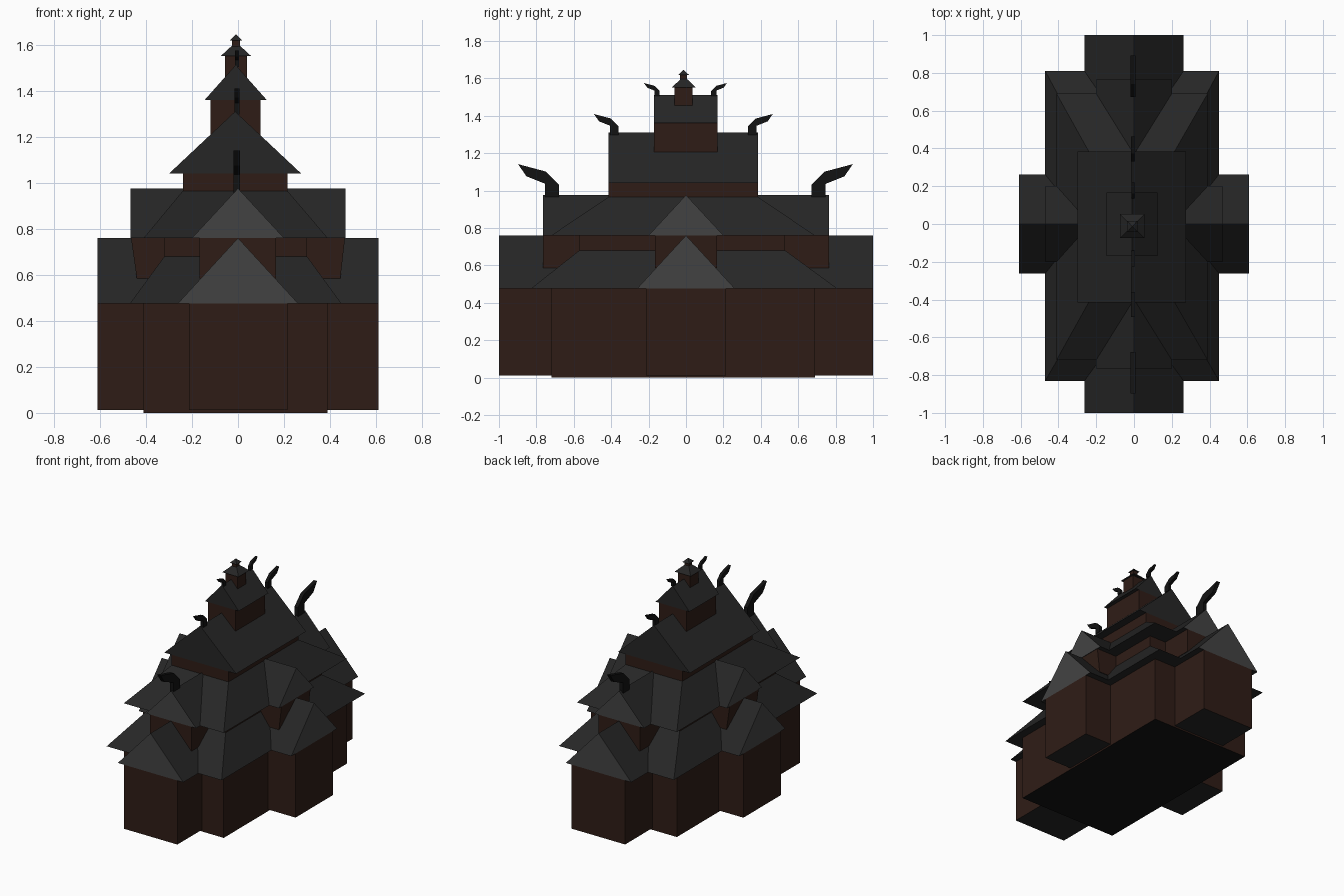
import bpy, bmesh

if "Cube" in bpy.data.objects:
    bpy.data.objects.remove(bpy.data.objects["Cube"])


def mat(name, r, g, b):
    m = bpy.data.materials.new(name)
    m.diffuse_color = (r, g, b, 1)
    m.use_nodes = True
    m.node_tree.nodes["Principled BSDF"].inputs["Base Color"].default_value = m.diffuse_color
    return m


WOOD = mat("tarred_wood", 0.028, 0.012, 0.008)
ROOF = mat("dark_shingle", 0.019, 0.019, 0.019)
GABLE = mat("gable_grey", 0.055, 0.055, 0.055)
BLACK = mat("black", 0.006, 0.006, 0.006)


def finish(bm, name, mats):
    bmesh.ops.recalc_face_normals(bm, faces=bm.faces)
    me = bpy.data.meshes.new(name)
    bm.to_mesh(me)
    bm.free()
    for m in mats:
        me.materials.append(m)
    ob = bpy.data.objects.new(name, me)
    bpy.context.collection.objects.link(ob)
    return ob


def loft(name, low, z0, high, z1, side, bottom=None, gable=None):
    """Solid between two rectangles (x0, x1, y0, y1); the top may shrink to a ridge or a point."""
    bm = bmesh.new()
    rings = []
    for (x0, x1, y0, y1), z in ((low, z0), (high, z1)):
        rings.append([bm.verts.new((x, y, z)) for x, y in ((x0, y0), (x1, y0), (x1, y1), (x0, y1))])
    a, b = rings
    bm.faces.new(a)
    bm.faces.new(b)
    for i in range(4):
        j = (i + 1) % 4
        bm.faces.new((a[i], a[j], b[j], b[i]))
    bmesh.ops.remove_doubles(bm, verts=bm.verts, dist=1e-5)
    bmesh.ops.recalc_face_normals(bm, faces=bm.faces)
    bm.normal_update()
    for f in bm.faces:
        if f.normal.z < -0.99:
            f.material_index = 1
        elif len(f.verts) == 3 and abs(f.normal.z) < 0.01:
            f.material_index = 2
    return finish(bm, name, [side, bottom or side, gable or side])


def box(name, r, z0, z1, side, bottom=None):
    return loft(name, r, z0, r, z1, side, bottom)


def ridge_roof(name, r, z0, z1, axis, gable=None):
    x0, x1, y0, y1 = r
    cx, cy = (x0 + x1) / 2, (y0 + y1) / 2
    top = {"x": (x0, x1, cy, cy), "y": (cx, cx, y0, y1), "": (cx, cx, cy, cy)}[axis]
    return loft(name, r, z0, top, z1, ROOF, ROOF, gable)


# lower storey: nave, cross wings and roofs
box("nave_wall", (-0.41, 0.39, -0.72, 0.69), 0, 0.475, WOOD, BLACK)
box("long_wing_wall", (-0.213, 0.215, -1, 1), 0.012, 0.475, WOOD, ROOF)
box("cross_wing_wall", (-0.61, 0.61, -0.213, 0.215), 0.012, 0.475, WOOD, ROOF)
loft("nave_skirt_roof", (-0.47, 0.45, -0.83, 0.81), 0.475, (-0.32, 0.30, -0.57, 0.53), 0.68, ROOF)
ridge_roof("long_wing_roof", (-0.262, 0.262, -1, 1), 0.475, 0.76, "y", GABLE)
ridge_roof("cross_wing_roof", (-0.61, 0.61, -0.262, 0.262), 0.475, 0.76, "x", GABLE)

# second storey
box("second_wall", (-0.32, 0.30, -0.57, 0.53), 0.6, 0.76, WOOD)
box("second_long_wing_wall", (-0.167, 0.165, -0.765, 0.765), 0.585, 0.76, WOOD, ROOF)
loft("second_cross_wing_wall", (-0.44, 0.445, -0.167, 0.165), 0.585,
     (-0.465, 0.465, -0.167, 0.165), 0.76, WOOD, ROOF)
loft("second_skirt_roof", (-0.41, 0.39, -0.72, 0.69), 0.76, (-0.24, 0.215, -0.415, 0.385), 0.965, ROOF)
ridge_roof("second_long_roof", (-0.2, 0.2, -0.765, 0.765), 0.76, 0.976, "y", GABLE)
ridge_roof("second_cross_roof", (-0.468, 0.468, -0.2, 0.2), 0.76, 0.976, "x", GABLE)

# third and fourth storeys
box("third_wall", (-0.24, 0.215, -0.415, 0.385), 0.96, 1.04, WOOD)
ridge_roof("third_roof", (-0.30, 0.275, -0.415, 0.385), 1.04, 1.31, "y")
box("fourth_wall", (-0.12, 0.098, -0.17, 0.168), 1.205, 1.36, WOOD)
ridge_roof("fourth_roof", (-0.145, 0.125, -0.17, 0.168), 1.36, 1.512, "y")

# turret with finial
box("turret_wall", (-0.057, 0.04, -0.062, 0.036), 1.45, 1.552, WOOD)
ridge_roof("turret_roof", (-0.074, 0.056, -0.075, 0.052), 1.552, 1.612, "")
box("finial_wall", (-0.026, 0.009, -0.031, 0.005), 1.575, 1.618, WOOD)
ridge_roof("finial_roof", (-0.036, 0.018, -0.042, 0.016), 1.618, 1.645, "")


# curved ridge ornaments on both ends of each ridge
def ridge_ornament(name, profile, centre, sign, x=-0.005, half=0.013):
    bm = bmesh.new()
    f = bm.faces.new([bm.verts.new((x - half, centre + sign * y, z)) for y, z in profile])
    ext = bmesh.ops.extrude_face_region(bm, geom=[f])["geom"]
    bmesh.ops.translate(bm, vec=(2 * half, 0, 0), verts=[v for v in ext if isinstance(v, bmesh.types.BMVert)])
    finish(bm, name, [BLACK])


ORNAMENTS = {
    "low": (-0.005, [(0.675, 0.96), (0.675, 1.03), (0.64 + 0.045, 1.045), (0.62 + 0.02, 1.066)]),
}
BIG = [(0.675, 0.93), (0.675, 1.03), (0.655, 1.055), (0.68, 1.09)]

# outline of the large ornament, relative to its ridge end (outward, up)
SHAPE = [(-0.09, -0.02), (-0.09, 0.055), (-0.02, 0.125), (0.13, 0.165),
         (0.085, 0.10), (-0.015, 0.06), (-0.015, -0.02)]
for label, centre, end, z, s in (("low", -0.003, 0.765, 0.976, 1.0),
                                 ("middle", -0.014, 0.4, 1.31, 0.6),
                                 ("top", -0.003, 0.172, 1.512, 0.38)):
    for sign, side in ((1, "back"), (-1, "front")):
        pts = [(end + a * s, z + b * s) for a, b in SHAPE]
        ridge_ornament(f"{label}_ridge_ornament_{side}", pts, centre, sign, half=0.006 + 0.008 * s)
